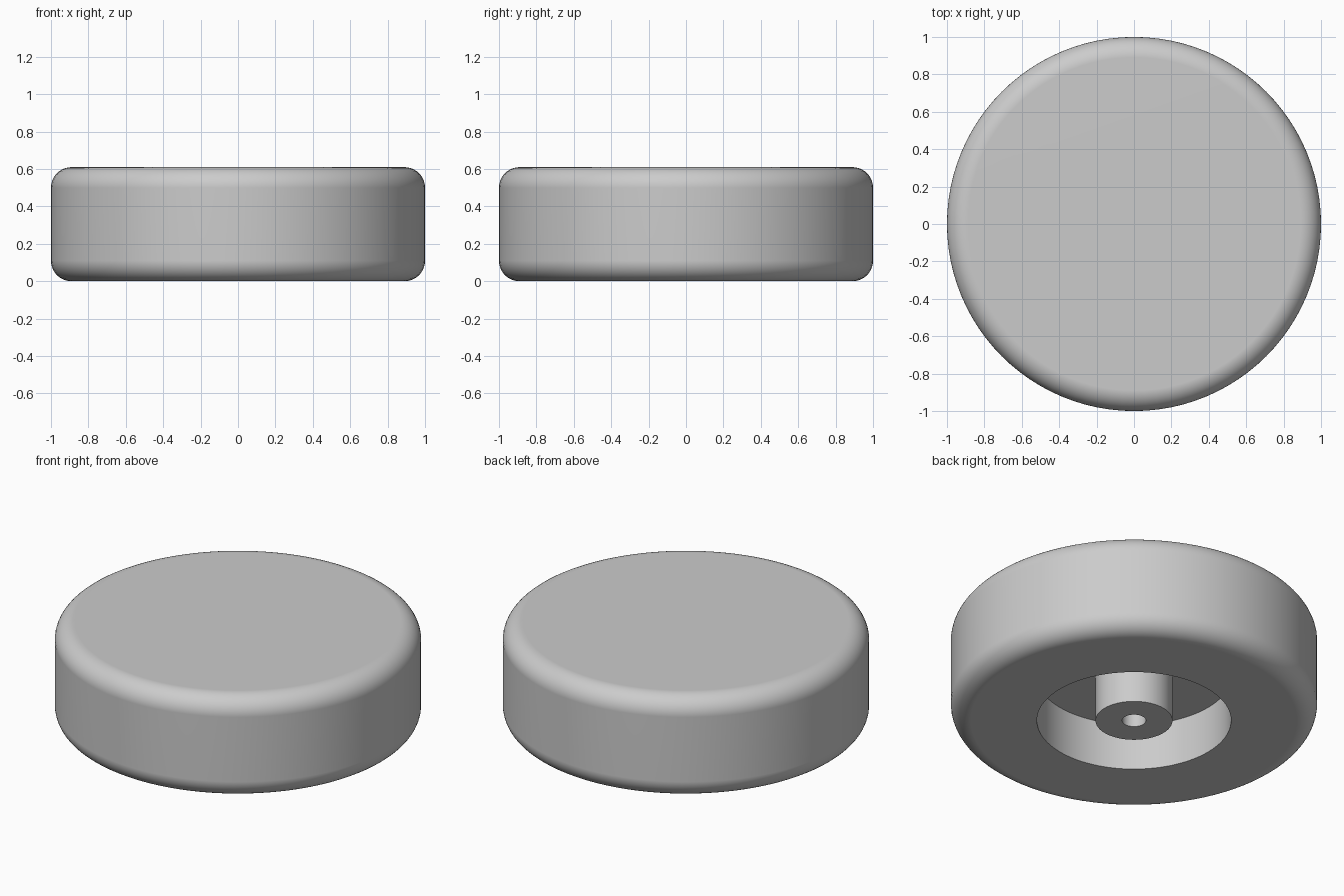
import bpy
import bmesh
from math import cos, sin, pi, radians
from mathutils import Vector

cube = bpy.data.objects.get("Cube")
if cube:
    bpy.data.objects.remove(cube, do_unlink=True)

HEIGHT, RADIUS, FILLET = 0.61, 1.0, 0.11
RECESS_RADIUS, RECESS_DEPTH = 0.53, 0.28
POST_RADIUS, HOLE_RADIUS = 0.21, 0.065
SIDES, FILLET_STEPS = 96, 10

grey = bpy.data.materials.new("light_grey")
grey.use_nodes = True
colour = (0.6, 0.6, 0.6, 1)
grey.diffuse_color = colour
grey.node_tree.nodes["Principled BSDF"].inputs["Base Color"].default_value = colour


def fillet(cx, cz, start, end):
    """Arc points (radius, height) for a rounded rim."""
    for i in range(FILLET_STEPS + 1):
        a = radians(start + (end - start) * i / FILLET_STEPS)
        yield cx + FILLET * cos(a), cz + FILLET * sin(a)


def lathe(name, profile):
    """Revolve a (radius, height) profile around the z axis."""
    bm = bmesh.new()
    verts = [bm.verts.new((r, 0, z)) for r, z in profile]
    edges = [bm.edges.new(pair) for pair in zip(verts, verts[1:])]
    bmesh.ops.spin(bm, geom=verts + edges, cent=Vector(), axis=(0, 0, 1),
                   angle=2 * pi, steps=SIDES, use_merge=True)
    bmesh.ops.remove_doubles(bm, verts=bm.verts, dist=0.0001)
    bmesh.ops.recalc_face_normals(bm, faces=bm.faces)
    mesh = bpy.data.meshes.new(name)
    bm.to_mesh(mesh)
    bm.free()
    mesh.materials.append(grey)
    obj = bpy.data.objects.new(name, mesh)
    bpy.context.collection.objects.link(obj)
    bpy.ops.object.select_all(action="DESELECT")
    obj.select_set(True)
    bpy.context.view_layer.objects.active = obj
    bpy.ops.object.shade_smooth_by_angle(angle=radians(30))
    # Keep the flat faces flat beside the rounded rims
    weighted = obj.modifiers.new("flat_faces", "WEIGHTED_NORMAL")
    weighted.keep_sharp = True
    return obj


# Round body with a recess, a central post and a blind hole underneath
rim = RADIUS - FILLET
outer = [(0, HEIGHT), *fillet(rim, HEIGHT - FILLET, 90, 0), *fillet(rim, FILLET, 0, -90)]
recess = [(RECESS_RADIUS, 0), (RECESS_RADIUS, RECESS_DEPTH)]
post = [(POST_RADIUS, RECESS_DEPTH), (POST_RADIUS, 0)]
hole = [(HOLE_RADIUS, 0), (HOLE_RADIUS, RECESS_DEPTH), (0, RECESS_DEPTH)]
lathe("round_foot", outer + recess + post + hole)
